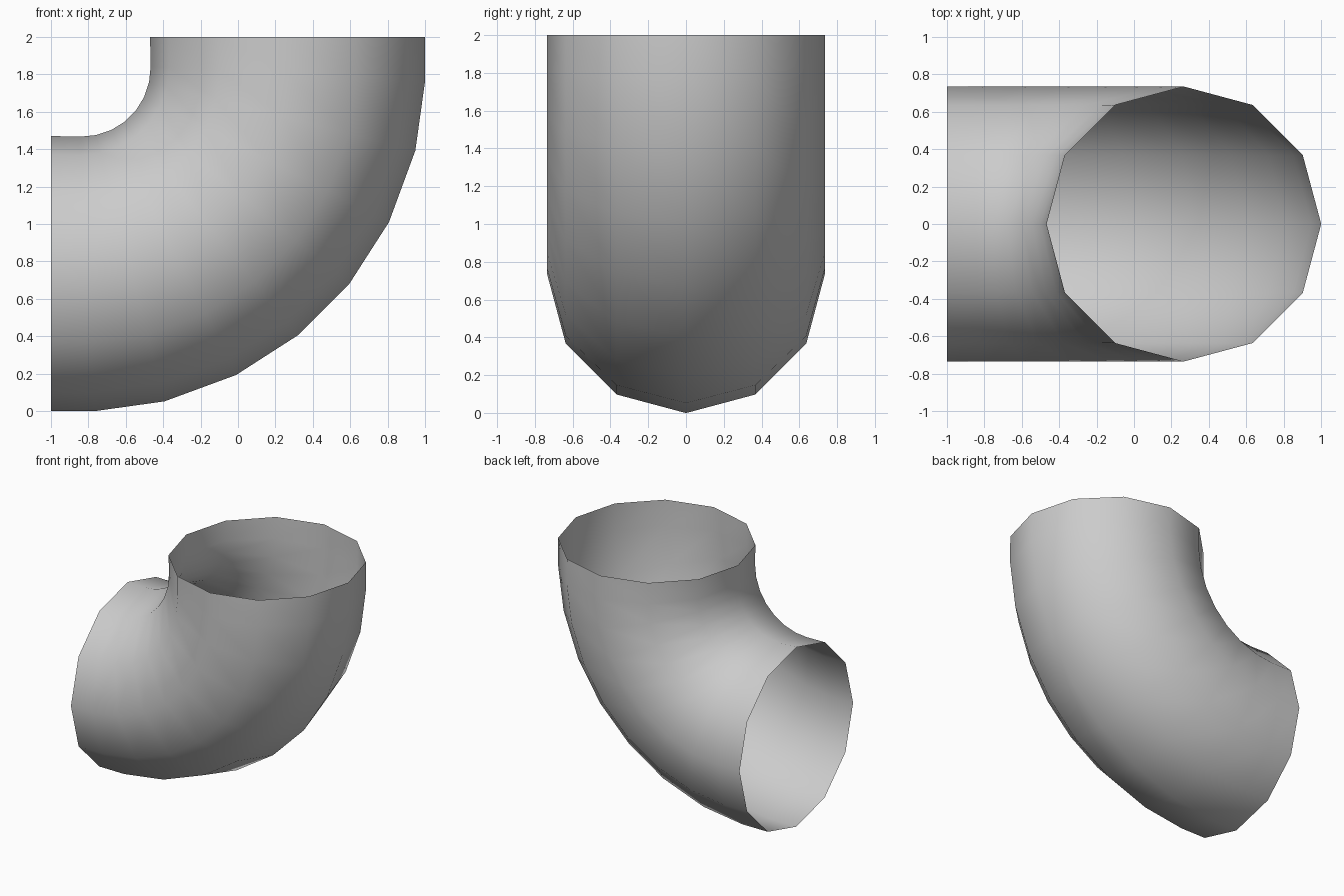
import bpy, bmesh
from math import sin, cos, pi, radians

if "Cube" in bpy.data.objects:
    bpy.data.objects.remove(bpy.data.objects["Cube"])

SIDES, RADIUS = 12, 0.735
CX, CZ = -0.86, 1.86          # bend centre

# Stations along the pipe: (centre x, centre z, bend angle)
stations = [(0.265, 2.0, 0.0)]
for deg in (2.8, 14.5, 27, 39, 51, 63, 75.5, 87.2):
    a = radians(deg)
    r = 1.127 + 0.0115 * sin(2 * a)
    stations.append((CX + r * cos(a), CZ - r * sin(a), a))
stations.append((-1.0, 0.735, pi / 2))

# Open twelve-sided pipe elbow
bm = bmesh.new()
rings = []
for x, z, a in stations:
    ring = []
    for i in range(SIDES):
        t = 2 * pi * i / SIDES
        u = RADIUS * cos(t)
        ring.append(bm.verts.new((x + u * cos(a), RADIUS * sin(t), z - u * sin(a))))
    rings.append(ring)
for lo, hi in zip(rings, rings[1:]):
    for i in range(SIDES):
        j = (i + 1) % SIDES
        bm.faces.new((lo[i], hi[i], hi[j], lo[j])).smooth = True
bm.normal_update()
bm.faces.ensure_lookup_table()
# Make the outer wall face outwards
f = bm.faces[0]
c = f.calc_center_median()
if f.normal.x * (c.x - 0.265) + f.normal.y * c.y < 0:
    bmesh.ops.reverse_faces(bm, faces=bm.faces[:])

mesh = bpy.data.meshes.new("pipe_elbow")
bm.to_mesh(mesh)
bm.free()
obj = bpy.data.objects.new("pipe_elbow", mesh)
bpy.context.collection.objects.link(obj)
